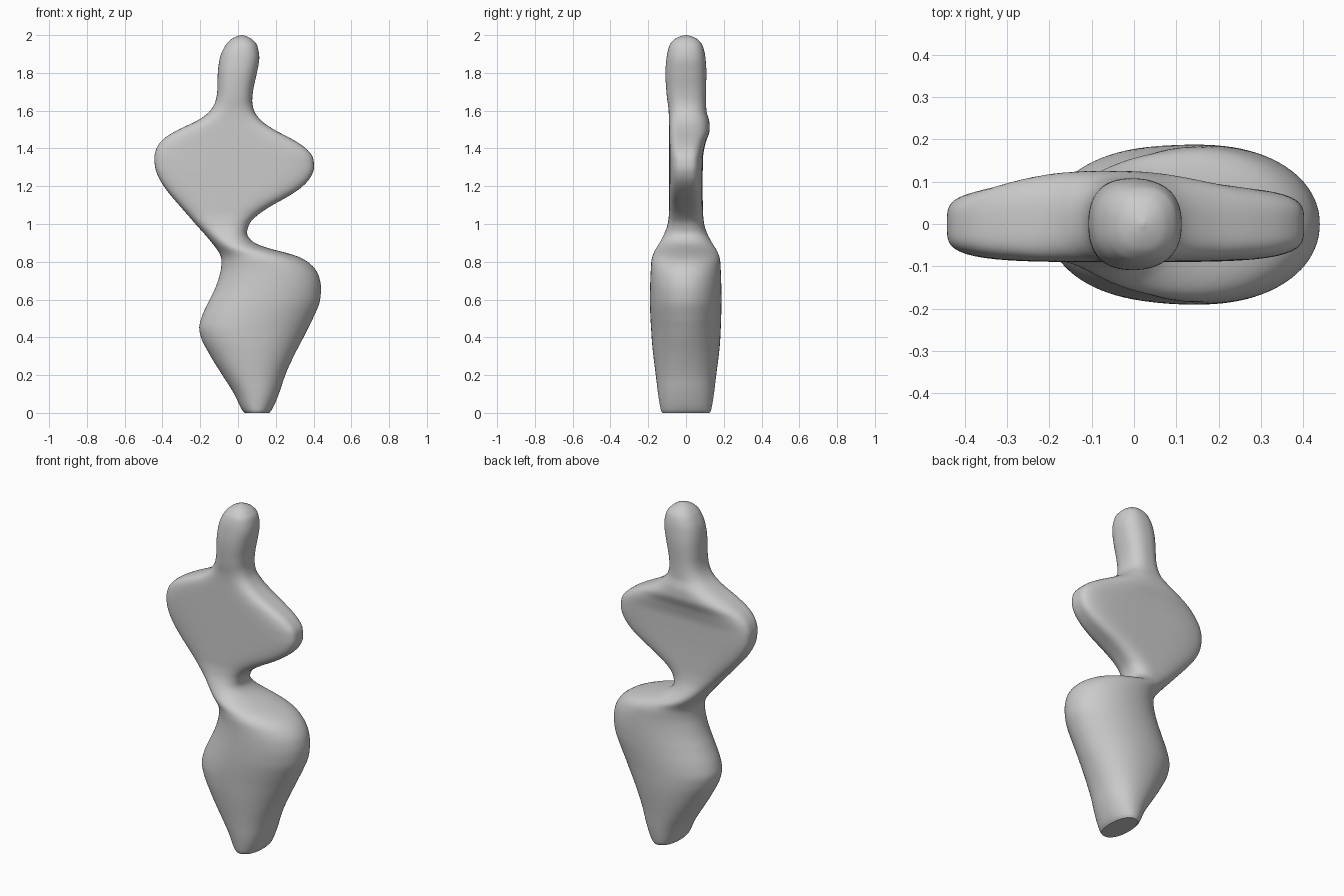
import bpy, bmesh, math

if "Cube" in bpy.data.objects:
    bpy.data.objects.remove(bpy.data.objects["Cube"])

# front silhouette: z, left x, right x
OUTLINE = [
    (0, .035, .165), (.015, .022, .178), (.1, -.02, .216), (.2, -.083, .25),
    (.3, -.145, .295), (.4, -.196, .347), (.45, -.206, .372), (.5, -.195, .397),
    (.6, -.15, .435), (.66, -.121, .44), (.72, -.1, .43), (.77, -.089, .402),
    (.81, -.087, .355), (.84, -.096, .285), (.865, -.111, .185), (.9, -.138, .085),
    (.95, -.18, .047), (1.0, -.225, .06), (1.05, -.268, .107), (1.1, -.312, .183),
    (1.15, -.355, .272), (1.2, -.393, .343), (1.25, -.422, .386), (1.3, -.439, .403),
    (1.35, -.443, .398), (1.4, -.432, .36), (1.45, -.395, .285), (1.5, -.315, .19),
    (1.55, -.21, .12), (1.6, -.146, .085), (1.65, -.119, .075), (1.7, -.11, .079),
    (1.8, -.107, .1), (1.88, -.096, .113), (1.94, -.07, .104), (1.975, -.04, .078),
    (1.992, -.01, .05), (2.0, .015, .025)]

# depth: z, front y, back y, front squareness, back squareness
DEPTH = [
    (0, .125, .125, 2.2, 2.2), (.015, .133, .133, 2.2, 2.2), (.2, .16, .16, 2.2, 2.2),
    (.4, .182, .182, 2.1, 2.1), (.6, .191, .188, 2.1, 2.1), (.8, .184, .182, 2.1, 2.1),
    (.85, .17, .168, 2.1, 2.1), (.9, .14, .138, 2.2, 2.2), (.95, .114, .112, 2.4, 2.4),
    (1.0, .097, .096, 2.8, 2.8), (1.06, .09, .09, 3.3, 3.3), (1.2, .09, .088, 4, 4),
    (1.35, .09, .09, 4.2, 4), (1.43, .09, .104, 4, 3.3), (1.5, .09, .126, 3.6, 2.8),
    (1.54, .09, .124, 3.2, 2.6), (1.6, .092, .108, 2.7, 2.5), (1.68, .102, .105, 2.5, 2.5),
    (1.8, .109, .108, 2.4, 2.4), (1.88, .103, .103, 2.4, 2.4), (1.94, .09, .09, 2.4, 2.4),
    (1.975, .065, .065, 2.3, 2.3), (1.992, .034, .034, 2.1, 2.1), (2.0, .006, .006, 2, 2)]


def sample(table, z):
    """Smooth monotone curve through the rows of a table."""
    i = 0
    while i < len(table) - 2 and z > table[i + 1][0]:
        i += 1

    def secant(j, c):
        return (table[j + 1][c] - table[j][c]) / (table[j + 1][0] - table[j][0])

    def slope(j, c):
        if j == 0:
            return secant(0, c)
        if j == len(table) - 1:
            return secant(j - 1, c)
        a, b = secant(j - 1, c), secant(j, c)
        return 2 * a * b / (a + b) if a * b > 0 else 0
    h = table[i + 1][0] - table[i][0]
    t = (z - table[i][0]) / h
    out = []
    for c in range(1, len(table[0])):
        p, q = table[i][c], table[i + 1][c]
        out.append((2*t**3 - 3*t**2 + 1) * p + (t**3 - 2*t**2 + t) * h * slope(i, c)
                   + (3*t**2 - 2*t**3) * q + (t**3 - t**2) * h * slope(i + 1, c))
    return out


# horizontal sections lofted from the base to the head
SEG = 96
levels = [0, .003, .007, .011] + [.015 + .0125 * i for i in range(154)]
levels += [1.94 + .06 * math.sin(math.pi / 2 * i / 14) for i in range(1, 15)]
levels = sorted(set(round(z, 5) for z in levels))
bm = bmesh.new()
rings = []
for z in levels:
    left, right = sample(OUTLINE, z)
    front, back, n_front, n_back = sample(DEPTH, z)
    cx, half = (left + right) / 2, (right - left) / 2
    ring = []
    for k in range(SEG):
        c, s = math.cos(math.tau * k / SEG), math.sin(math.tau * k / SEG)
        depth, n = (back, n_back) if s >= 0 else (front, n_front)
        r = (abs(c) ** n + abs(s) ** n) ** (-1 / n)
        ring.append(bm.verts.new((cx + half * r * c, depth * r * s, z)))
    rings.append(ring)
for a, b in zip(rings, rings[1:]):
    for k in range(SEG):
        m = (k + 1) % SEG
        bm.faces.new((a[k], a[m], b[m], b[k]))
bm.faces.new(rings[0][::-1])
bm.faces.new(rings[-1])
bm.normal_update()

mesh = bpy.data.meshes.new("abstract_sculpture")
bm.to_mesh(mesh)
bm.free()
sculpture = bpy.data.objects.new("abstract_sculpture", mesh)
bpy.context.collection.objects.link(sculpture)
bpy.context.view_layer.objects.active = sculpture
sculpture.select_set(True)

# soften the blends between the bulges while keeping the flat base
smooth = sculpture.modifiers.new("soft_blend", 'SMOOTH')
smooth.factor = .5
smooth.iterations = 4
group = sculpture.vertex_groups.new(name="soft_area")
group.add([v.index for v in mesh.vertices if .05 < v.co.z < 1.93], 1, 'REPLACE')
smooth.vertex_group = "soft_area"
bpy.ops.object.shade_smooth_by_angle(angle=math.radians(40))
